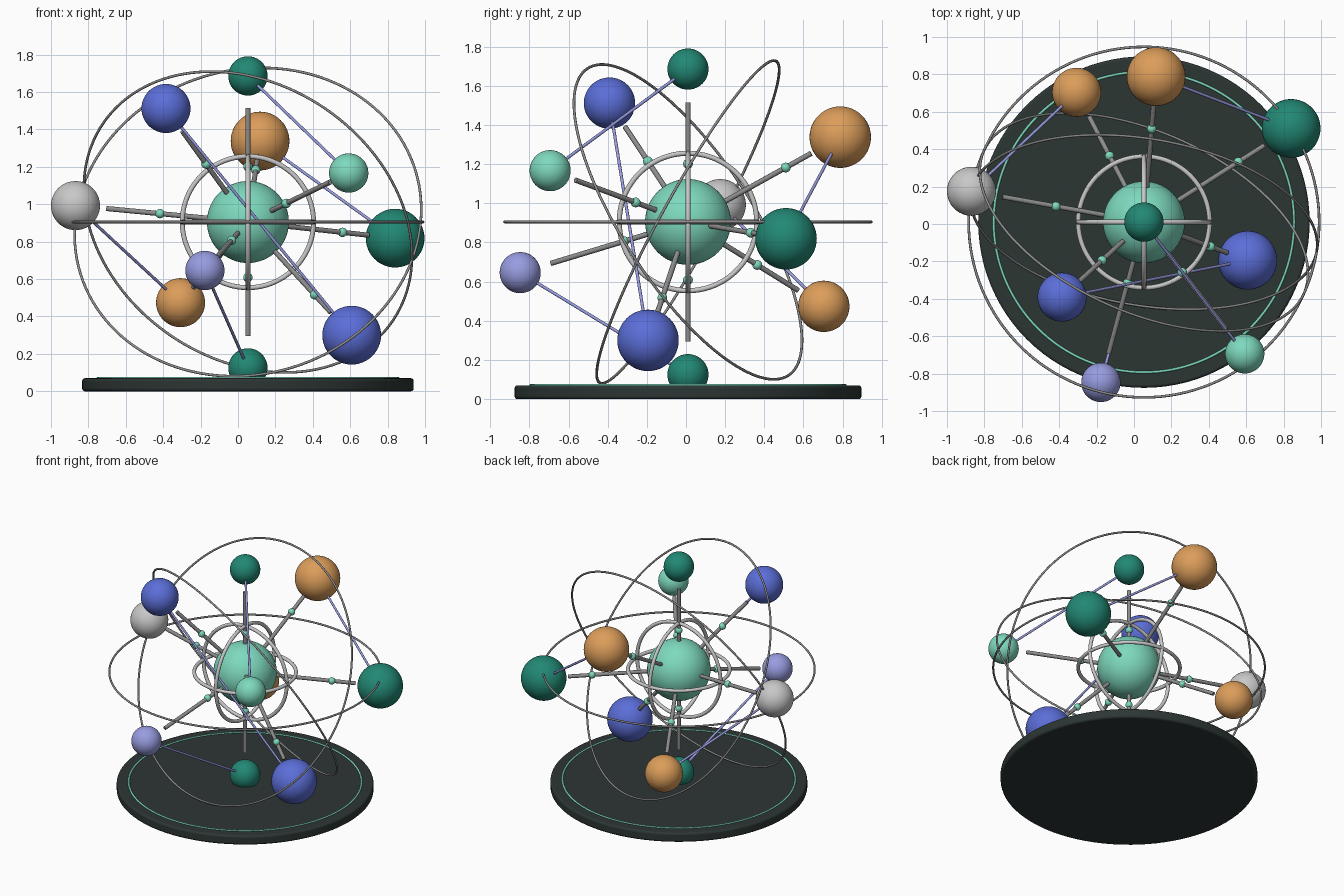
import bpy, math
from mathutils import Vector

if "Cube" in bpy.data.objects:
    bpy.data.objects.remove(bpy.data.objects["Cube"])


def material(name, r, g, b):
    lin = lambda c: (c / 255 / 12.92) if c < 11 else ((c / 255 + 0.055) / 1.055) ** 2.4
    m = bpy.data.materials.new(name)
    m.diffuse_color = (lin(r), lin(g), lin(b), 1)
    m.use_nodes = True
    m.node_tree.nodes["Principled BSDF"].inputs["Base Color"].default_value = m.diffuse_color
    return m


MINT = material("mint", 126, 217, 190)
GREEN = material("deep green", 34, 136, 116)
BLUE = material("blue", 91, 110, 216)
ORANGE = material("orange", 220, 157, 90)
WHITE = material("pale grey", 200, 200, 200)
LAVENDER = material("lavender", 152, 156, 224)
GREY = material("steel grey", 140, 140, 140)
DARK = material("charcoal", 44, 54, 52)

C = Vector((0.053, 0.01, 0.905))          # centre of the core


def finish(name, mat):
    o = bpy.context.object
    o.name = name
    o.data.materials.append(mat)
    bpy.ops.object.shade_smooth_by_angle(angle=math.radians(35))
    return o


def sphere(name, pos, r, mat, seg=48):
    bpy.ops.mesh.primitive_uv_sphere_add(segments=seg, ring_count=seg // 2, radius=r, location=pos)
    return finish(name, mat)


def rod(name, a, b, r, mat):
    d = b - a
    bpy.ops.mesh.primitive_cylinder_add(vertices=16, radius=r, depth=d.length, location=(a + b) / 2,
                                        rotation=d.to_track_quat('Z', 'Y').to_euler())
    return finish(name, mat)


def ring(name, pos, major, minor, rot, mat):
    bpy.ops.mesh.primitive_torus_add(major_segments=128, minor_segments=12, major_radius=major,
                                     minor_radius=minor, location=pos, rotation=rot)
    return finish(name, mat)


# Round base with softened rims and an inlaid line
bpy.ops.mesh.primitive_cylinder_add(vertices=96, radius=0.886, depth=0.07, location=(C.x, C.y, 0.035))
base = bpy.context.object
bev = base.modifiers.new("rim", 'BEVEL')
bev.width, bev.segments, bev.limit_method = 0.014, 3, 'ANGLE'
finish("base", DARK)
ring("base_line", (C.x, C.y, 0.07), 0.803, 0.007, (0, 0, 0), MINT)

# Core with three gyroscope rings
sphere("core", C, 0.219, MINT, 64)
H = math.pi / 2
for i, rot in enumerate([(0, 0, 0), (H, 0, 0), (0, H, 0)]):
    ring(f"inner_ring_{i}", C, 0.351, 0.013, rot, WHITE)

# Three large orbits
for i, rot in enumerate([(0, 0, 0), (-0.9, 0.6, 0), (1.05, -0.3, 0)]):
    ring(f"orbit_{i}", C, 0.937, 0.007, rot, GREY)

# Outer balls: position, size step, colour
SIZES = (0.105, 0.131, 0.157)
BEADS = (0.38, 0.51, 0.642)
balls = {
    "top": ((C.x, C.y, 1.686), 0, GREEN),
    "upper_left": ((-0.385, -0.391, 1.512), 1, BLUE),
    "upper_back": ((0.118, 0.788, 1.338), 2, ORANGE),
    "upper_right": ((0.592, -0.694, 1.167), 0, MINT),
    "left": ((-0.869, 0.175, 0.993), 1, WHITE),
    "right": ((0.84, 0.511, 0.819), 2, GREEN),
    "lower_front": ((-0.177, -0.847, 0.646), 0, LAVENDER),
    "lower_back": ((-0.307, 0.704, 0.474), 1, ORANGE),
    "lower_right": ((0.608, -0.194, 0.3), 2, BLUE),
    "bottom": ((C.x, C.y, 0.125), 0, GREEN),
}
for n, (p, s, mat) in balls.items():
    p = Vector(p)
    d = p - C
    sphere(n + "_ball", p, SIZES[s], mat)
    rod(n + "_spoke", C + d.normalized() * 0.15, p - d.normalized() * 0.17, 0.0135, GREY)
    sphere(n + "_bead", C + d * BEADS[s], 0.025, MINT, 24)

# Thin links between pairs of balls
for a, b in [("top", "upper_right"), ("upper_back", "right"), ("left", "lower_back"),
             ("lower_front", "bottom"), ("upper_left", "lower_right")]:
    rod(f"link_{a}_{b}", Vector(balls[a][0]), Vector(balls[b][0]), 0.008, LAVENDER)
